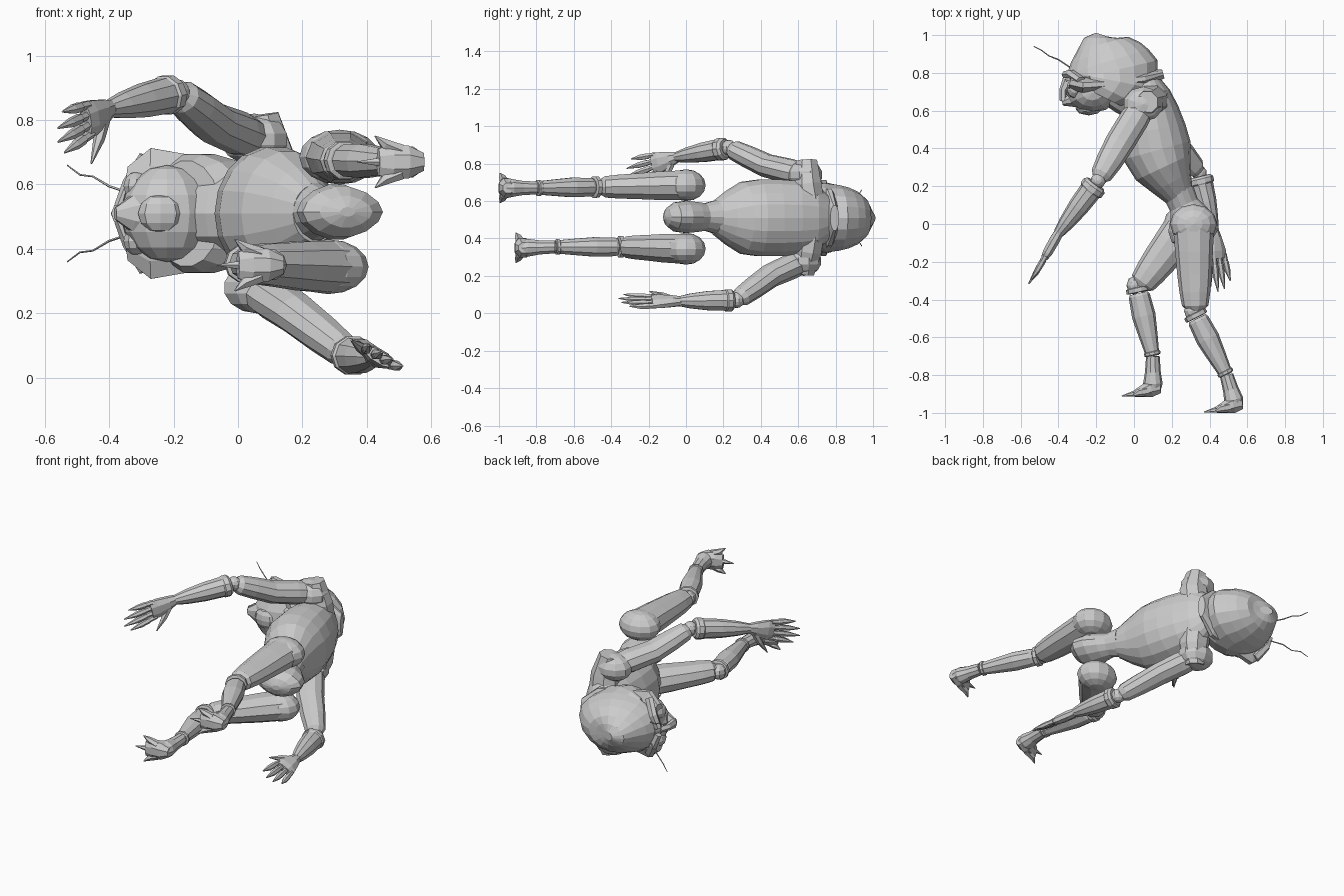
import bpy, bmesh, math
from mathutils import Vector as V

Z = V((0, 0, 1))

def loft(name, stations, lateral=Z, n=10, power=1.0):
    """Skin rings (x, y, z, half width along lateral, half depth) into one closed tube."""
    bm = bmesh.new()
    pts = [V(s[:3]) for s in stations]
    rings = []
    for i, s in enumerate(stations):
        t = (pts[min(i + 1, len(pts) - 1)] - pts[max(i - 1, 0)]).normalized()
        u = V(lateral)
        u = (u - t * u.dot(t)).normalized()
        v = t.cross(u)
        ring = []
        for k in range(n):
            a = 2 * math.pi * (k + 0.5) / n
            c, d = math.cos(a), math.sin(a)
            c = math.copysign(abs(c) ** power, c)
            d = math.copysign(abs(d) ** power, d)
            ring.append(bm.verts.new(pts[i] + u * c * s[3] + v * d * s[4]))
        rings.append(ring)
    for a, b in zip(rings, rings[1:]):
        for k in range(n):
            bm.faces.new((a[k], a[(k + 1) % n], b[(k + 1) % n], b[k]))
    bm.faces.new(rings[0][::-1])
    bm.faces.new(rings[-1])
    bmesh.ops.recalc_face_normals(bm, faces=bm.faces)
    me = bpy.data.meshes.new(name)
    bm.to_mesh(me)
    bm.free()
    ob = bpy.data.objects.new(name, me)
    bpy.context.collection.objects.link(ob)
    return ob

def ball(name, loc, scale, seg=10, rings=7):
    bpy.ops.mesh.primitive_uv_sphere_add(segments=seg, ring_count=rings, radius=1, location=loc)
    ob = bpy.context.object
    ob.name, ob.scale = name, scale
    return ob

def limb(name, a, b, profile, lateral=Z, n=10):
    """Tube from a to b; profile rows are (fraction, half width, half depth)."""
    a, b = V(a), V(b)
    return loft(name, [(*a.lerp(b, f), w, d) for f, w, d in profile], lateral, n)

# Torso: shoulders, round chest, thin waist, pelvis narrowing front and back
loft("torso", [(.07, .76, .51, .12, .07), (.08, .70, .51, .18, .11), (.085, .61, .51, .20, .15),
               (.10, .50, .51, .208, .175), (.12, .39, .51, .208, .185), (.155, .30, .51, .195, .16),
               (.20, .22, .51, .145, .115), (.24, .15, .51, .09, .08)], n=18)
loft("pelvis", [(.235, .17, .515, .095, .085), (.265, .10, .515, .075, .08), (.285, .06, .515, .082, .10),
                (.305, .0, .515, .088, .13), (.325, -.06, .515, .08, .13),
                (.335, -.10, .515, .05, .085), (.34, -.115, .515, .015, .025)], n=14, power=1.15)
loft("neck", [(.06, .62, .51, .13, .10), (-.05, .68, .51, .12, .10), (-.14, .74, .51, .12, .10)])

# Hood: dome wide at the cheeks, running back to a point at the nape
loft("hood", [(-.16, .67, .51, .165, .12), (-.14, .71, .51, .185, .19), (-.115, .76, .51, .187, .245),
              (-.12, .81, .51, .178, .252), (-.138, .86, .51, .165, .225), (-.15, .91, .51, .143, .19),
              (-.165, .955, .51, .105, .14), (-.17, .985, .51, .065, .095), (-.165, 1.0, .51, .025, .04)], n=18)
loft("hood_rim", [(-.34, .75, .51, .15, .05), (-.27, .735, .51, .21, .055), (-.17, .74, .51, .192, .045),
                  (-.05, .755, .51, .175, .045), (.06, .77, .51, .155, .045), (.155, .795, .51, .07, .025)], n=12)

# Face, muzzle, brow, chin, eyes
ball("face", (-.22, .695, .51), (.14, .105, .15), 12, 8)
loft("muzzle", [(-.26, .68, .51, .10, .08), (-.33, .655, .51, .06, .04), (-.38, .64, .51, .02, .015)], n=8)
loft("nose", [(-.35, .76, .51, .02, .03), (-.375, .71, .51, .022, .02), (-.375, .65, .51, .03, .018)], n=6)
ball("chin", (-.24, .61, .51), (.07, .035, .06), 8, 6)
for s in (-1, 1):
    ball("eye", (-.315, .72, .51 + s * .085), (.042, .055, .045), 10, 6)
    loft("brow", [(-.365, .79, .51 + s * .02, .02, .02), (-.335, .795, .51 + s * .09, .025, .025),
                  (-.28, .76, .51 + s * .17, .02, .03)], lateral=(0, 1, 0), n=6)
    # Thin wavy antennae
    loft("antenna", [(-.34, .83, .51 + s * .065, .004, .004), (-.40, .87, .51 + s * .085, .004, .004),
                     (-.45, .89, .51 + s * .115, .003, .003), (-.49, .92, .51 + s * .12, .003, .003),
                     (-.53, .94, .51 + s * .15, .002, .002)], n=5)

def hand(prefix, wrist, d, w, thumb):
    """Palm, four pointed fingers and a thumb; d points to the tips, w across the palm."""
    o, d, w = V(wrist), V(d).normalized(), V(w).normalized()
    w = (w - d * w.dot(d)).normalized()
    nrm = d.cross(w)
    limb(prefix + "_palm", o - d * .01, o + d * .15,
         [(0, .028, .026), (.3, .042, .03), (.75, .06, .028), (1, .058, .02)], w, 8)
    for k, length in enumerate((.145, .185, .195, .165)):
        side = (1.5 - k) * .031
        a = o + d * .13 + w * side
        m = a + d * length * .6 + w * side * .2
        e = a + d * length + w * side * .35 + nrm * .005
        loft(prefix + "_finger", [(*a, .015, .017), (*a.lerp(m, .45), .014, .014), (*a.lerp(m, .5), .017, .017),
                                  (*m, .016, .015), (*e, .003, .003)], w, 6)
    a, m, e = o + d * .03 + w * thumb * .02, o + d * .085 + w * thumb * .095, o + d * .15 + w * thumb * .17
    loft(prefix + "_thumb", [(*a, .02, .02), (*m, .018, .018), (*e, .003, .003)], nrm, 6)

def arm(prefix, shoulder, mid, elbow, wrist, lateral):
    S, M, E, W = V(shoulder), V(mid), V(elbow), V(wrist)
    # Shoulder pad, sleeve, ball elbow, flared gauntlet
    ball(prefix + "_shoulder", S, (.11, .095, .08))
    loft(prefix + "_upper_arm", [(*S, .06, .07), (*S.lerp(M, .4), .068, .078), (*M, .064, .078),
                                 (*M.lerp(E, .5), .06, .07), (*M.lerp(E, .85), .054, .058),
                                 (*E, .03, .03)], lateral)
    ball(prefix + "_elbow", E, (.042, .042, .042))
    limb(prefix + "_forearm", E, W, [(.06, .05, .055), (.1, .062, .068), (.18, .062, .068), (.2, .058, .06),
                                     (.5, .054, .055), (.8, .042, .042), (1, .028, .028)], lateral)

arm("raised_arm", (.05, .635, .74), (-.075, .43, .79), (-.19, .23, .885), (-.40, -.05, .835), Z)
hand("raised_hand", (-.40, -.05, .835), (-.16, -.28, -.085), (0, 0, 1), -.8)
arm("lowered_arm", (.06, .63, .28), (.18, .45, .2), (.345, .27, .07), (.42, -.035, .065), Z)
hand("lowered_hand", (.42, -.035, .065), (.04, -.32, .0), (.85, 0, -.5), -.6)

# Shoulder yoke joining both arms behind the collar
loft("shoulder_yoke", [(.07, .63, .215, .06, .06), (.09, .65, .33, .09, .08), (.09, .68, .51, .10, .08),
                       (.09, .65, .69, .09, .08), (.07, .645, .815, .06, .06)], lateral=(1, 0, 0), n=8)

def leg(prefix, hip, knee, ankle, heel):
    H, K, A, F = V(hip), V(knee), V(ankle), V(heel)
    # Full thigh, knee ring and cap, tapering shin, ankle cuff
    ball(prefix + "_hip", H, (.125, .105, .085), 12, 8)
    limb(prefix + "_thigh", H, K, [(-.1, .075, .085), (0, .084, .11), (.3, .08, .1), (.55, .072, .092),
                                   (.75, .067, .082), (.9, .06, .07), (.96, .04, .04), (1, .04, .04)])
    limb(prefix + "_knee_ring", K, A, [(-.03, .05, .052), (-.02, .06, .063), (.04, .06, .063), (.05, .05, .052)])
    ball(prefix + "_kneecap", K + V((-.02, .02, 0)), (.04, .05, .045), 8, 6)
    limb(prefix + "_shin", K, A, [(.06, .045, .048), (.1, .052, .057), (.4, .055, .063),
                                  (.7, .046, .05), (.94, .038, .038), (1, .034, .034)])
    limb(prefix + "_ankle_cuff", K, A, [(.93, .038, .038), (.94, .044, .044), (.98, .044, .044), (.99, .036, .036)])
    limb(prefix + "_ankle", A, F, [(0, .036, .036), (.5, .04, .042), (.85, .05, .052), (1.1, .035, .04)])
    # Wedge foot with three spread claws
    x, y, z = F
    loft(prefix + "_foot", [(x + .04, y + .005, z, .03, .032), (x - .01, y, z, .055, .05),
                            (x - .06, y - .018, z, .058, .033), (x - .10, y - .03, z, .045, .018)], n=8)
    for s in (-1, 0, 1):
        tip = .165 if s == 0 else .11
        loft(prefix + "_claw", [(x - .03, y - .015, z + s * .035, .022, .026),
                                (x - .08, y - .025, z + s * .055, .018, .02),
                                (x - tip, y - .04, z + s * .08, .002, .002)], n=6)

leg("straight_leg", (.315, 0, .685), (.325, -.48, .675), (.49, -.80, .67), (.535, -.955, .67))
leg("bent_leg", (.28, .0, .345), (.02, -.345, .355), (.10, -.70, .355), (.10, -.87, .35))
